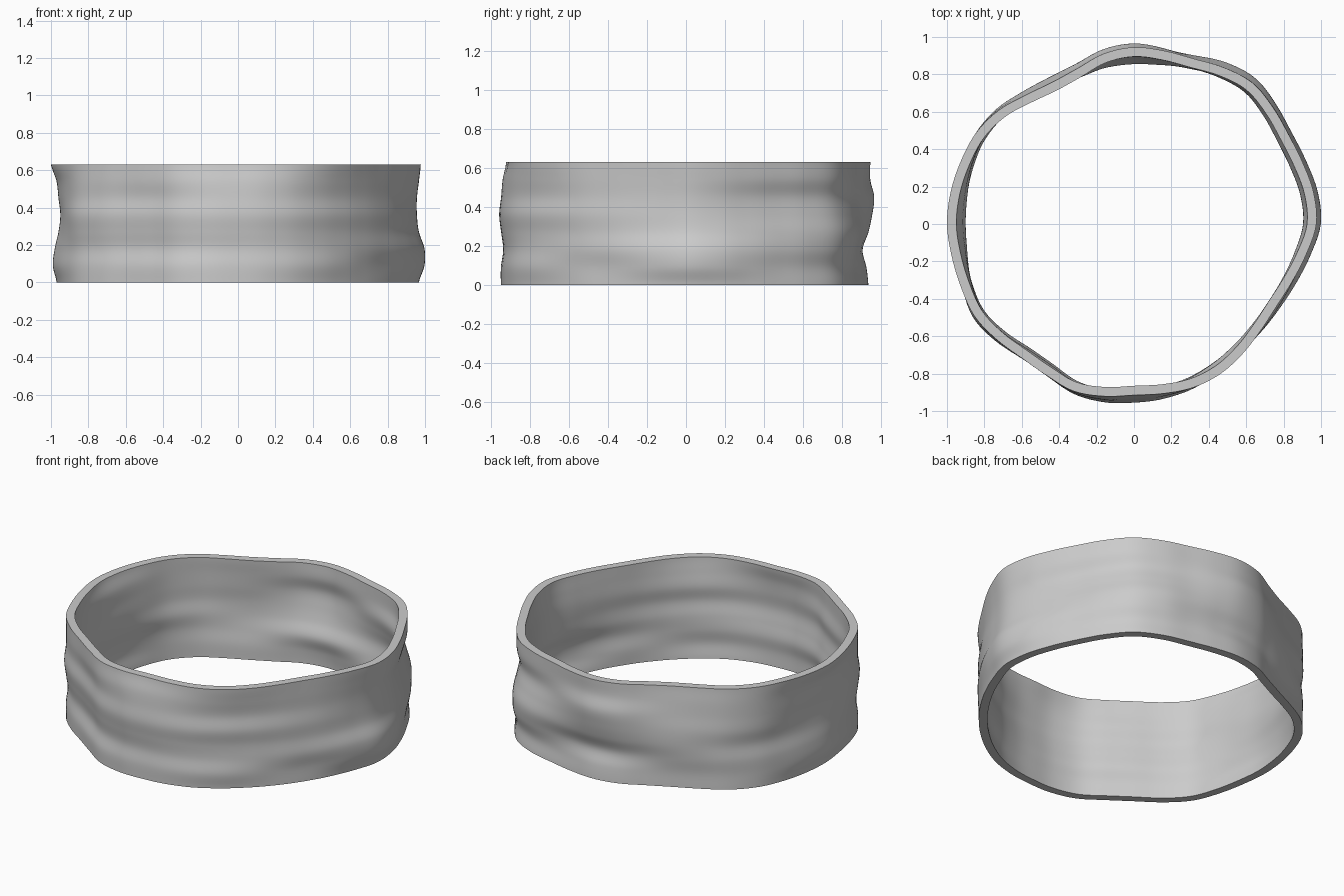
import bpy, bmesh, math

cube = bpy.data.objects.get("Cube")
if cube:
    bpy.data.objects.remove(cube, do_unlink=True)

HEIGHT = 0.63
WALL = 0.05
SEGMENTS = 180
LEVELS = 42

# Outer radius of the top rim every ten degrees, in hundredths
RIM = [97.5, 97.5, 96, 95.5, 97, 98.5, 96.5, 94, 94, 94.5, 92.5, 88.5, 87.5, 90, 94.5, 97.5, 98.5, 99.5,
       100, 99, 98.5, 98.5, 96, 93.5, 93.5, 95, 93.5, 91.5, 92, 93, 92.5, 90.5, 88.5, 88, 90, 93.5]

# Bulge of the wall every thirty degrees, each row from the bottom edge to the top
BULGE = [
    [-1, 2, 2, -1, -2, -2, -1, 0],
    [1, 1, 2, 1, -1, -2, 0, 0],
    [1, 0, 2, 3, 1, -1, 0, 0],
    [-1, -2, -4, -1, 1, 2, 0, 0],
    [1, 1, 2, 3, 3, 2, 1, 0],
    [0, 0, 0, -1, 0, 0, 0, 0],
    [-3, -1, -2, -4, -5, -4, -3, 0],
    [0, 0, -1, 0, 1, 0, 0, 0],
    [0, 0, -2, -1, 0, -1, 0, 0],
    [3, 3, 2, 3, 4, 3, 2, 0],
    [-2, -1, -2, -2, -1, -2, -1, 0],
    [1, 1, 2, 1, 1, 0, 0, 0],
]


def spline(get, t):
    """Smooth curve through evenly spaced values."""
    i = math.floor(t)
    f = t - i
    a, b, c, d = (get(i + k) for k in (-1, 0, 1, 2))
    return b + f * (c - a + f * (2*a - 5*b + 4*c - d + f * (3*(b - c) + d - a))) / 2


def radius(turn, h):
    """Outer radius at a fraction of a turn and a fraction of the height."""
    rim = spline(lambda i: RIM[i % len(RIM)], turn * len(RIM))

    def row(i):
        line = BULGE[i % len(BULGE)]
        last = len(line) - 1
        return spline(lambda j: line[min(max(j, 0), last)], h * last)

    return (rim + spline(row, turn * len(BULGE))) / 100


# Closed cross-section: up the outside, down the inside
steps = [(k / LEVELS, 0) for k in range(LEVELS + 1)]
section = steps + [(h, WALL) for h, _ in reversed(steps)]

bm = bmesh.new()
loops = []
for s in range(SEGMENTS):
    turn = s / SEGMENTS
    angle = turn * math.tau
    loop = []
    for h, inset in section:
        r = radius(turn, h) - inset
        loop.append(bm.verts.new((r * math.cos(angle), r * math.sin(angle), h * HEIGHT)))
    loops.append(loop)

count = len(section)
for s in range(SEGMENTS):
    here, ahead = loops[s], loops[(s + 1) % SEGMENTS]
    for k in range(count):
        n = (k + 1) % count
        bm.faces.new((here[k], ahead[k], ahead[n], here[n]))
bmesh.ops.recalc_face_normals(bm, faces=bm.faces)

mesh = bpy.data.meshes.new("wavy_band")
bm.to_mesh(mesh)
bm.free()
band = bpy.data.objects.new("wavy_band", mesh)
bpy.context.collection.objects.link(band)

# Plain grey finish
grey = bpy.data.materials.new("plain grey")
grey.use_nodes = True
colour = (0.6, 0.6, 0.6, 1)
grey.diffuse_color = colour
grey.node_tree.nodes["Principled BSDF"].inputs["Base Color"].default_value = colour
mesh.materials.append(grey)

# Smooth walls with crisp rim edges
bpy.ops.object.select_all(action="DESELECT")
band.select_set(True)
bpy.context.view_layer.objects.active = band
bpy.ops.object.shade_smooth_by_angle(angle=math.radians(50))
